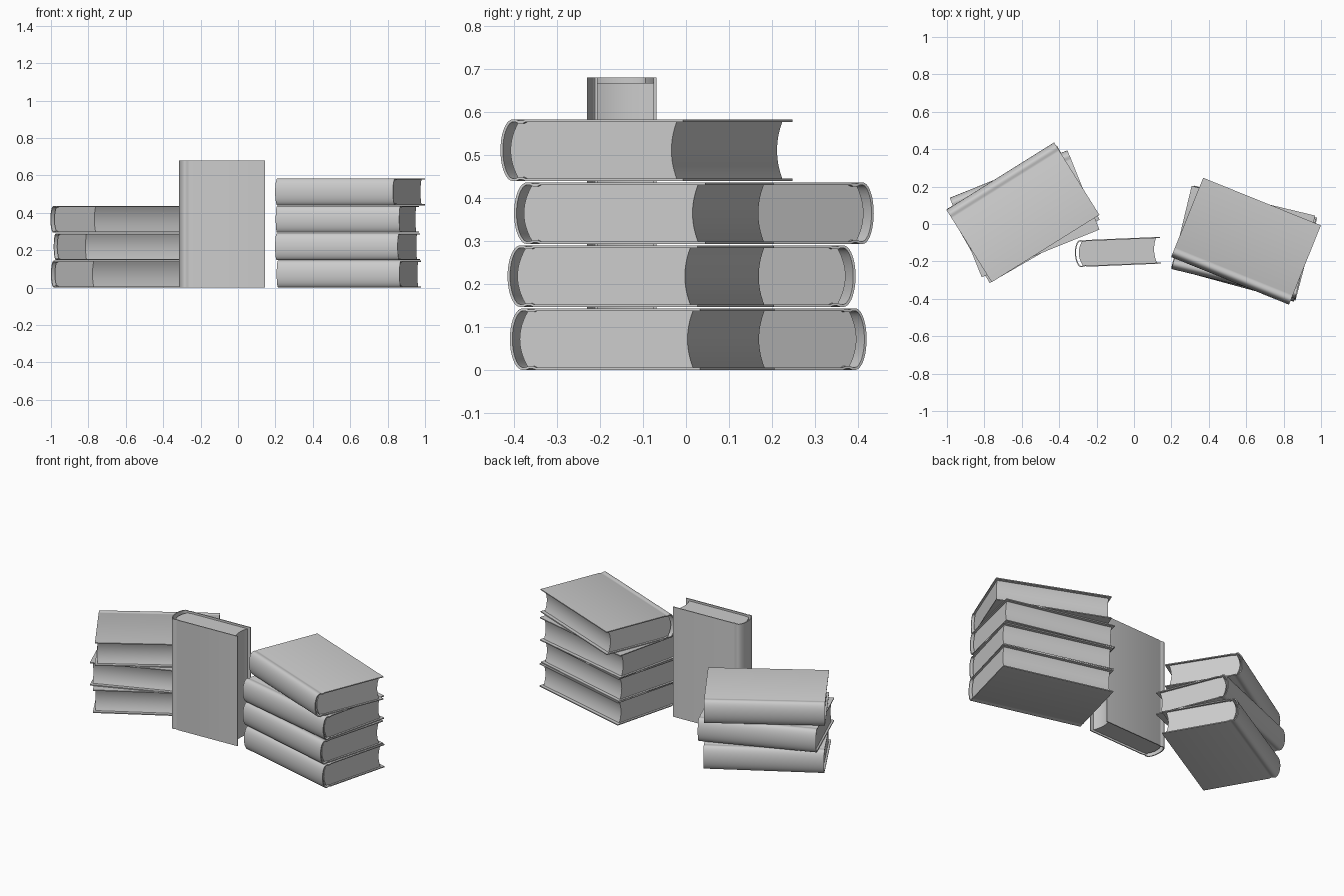
import bpy, bmesh
from math import sin, cos, pi, radians
from mathutils import Matrix, Vector

if "Cube" in bpy.data.objects:
    bpy.data.objects.remove(bpy.data.objects["Cube"])

L, W, T = 0.679, 0.457, 0.143      # book length, depth, thickness
H = T / 2
BOARD = 0.006                      # cover thickness


def finish(bm, name, matrix):
    bmesh.ops.recalc_face_normals(bm, faces=bm.faces)
    mesh = bpy.data.meshes.new(name)
    bm.to_mesh(mesh)
    bm.free()
    ob = bpy.data.objects.new(name, mesh)
    bpy.context.collection.objects.link(ob)
    ob.matrix_world = matrix
    bpy.ops.object.select_all(action='DESELECT')
    ob.select_set(True)
    bpy.context.view_layer.objects.active = ob
    bpy.ops.object.shade_smooth_by_angle(angle=radians(35))
    return ob


def cover(name, matrix):
    # Outer line: board, hinge groove, rounded spine, then mirrored
    board = [(W / 2, H), (-0.166, H), (-0.173, H - 0.003),
             (-0.183, H - 0.003), (-0.190, H)]
    spine = [(-0.198 - (W / 2 - 0.198) * sin(a), H * cos(a))
             for a in [pi * i / 18 for i in range(19)]]
    outer = [Vector(p) for p in
             board + spine + [(u, -v) for u, v in reversed(board)]]
    # Inner line: offset along the averaged normals
    inner = []
    for i, p in enumerate(outer):
        d = (outer[min(i + 1, len(outer) - 1)] - outer[max(i - 1, 0)]).normalized()
        inner.append(p + Vector((-d.y, d.x)) * BOARD)
    bm = bmesh.new()
    rings = []
    for o, n in zip(outer, inner):
        rings.append([bm.verts.new((x, p.x, p.y)) for x, p in
                      ((-L / 2, o), (L / 2, o), (L / 2, n), (-L / 2, n))])
    for a, b in zip(rings, rings[1:]):
        for k in range(4):
            j = (k + 1) % 4
            bm.faces.new((a[k], a[j], b[j], b[k]))
    bm.faces.new(rings[0])
    bm.faces.new(rings[-1])
    finish(bm, name, matrix)


def pages(name, matrix):
    # Hollow fore-edge and rounded back
    h, n = H - BOARD, 12
    ts = [-1 + 2 * i / n for i in range(n + 1)]
    prof = [(0.195 + 0.013 * t * t, h * t) for t in ts]
    prof += [(-0.208 + 0.020 * t * t, h * t) for t in reversed(ts)]
    half = L / 2 - 0.012
    bm = bmesh.new()
    lo = [bm.verts.new((-half, u, v)) for u, v in prof]
    hi = [bm.verts.new((half, u, v)) for u, v in prof]
    m = len(prof)
    for i in range(m):
        j = (i + 1) % m
        bm.faces.new((lo[i], lo[j], hi[j], hi[i]))
    # End caps as strips across the block
    for ring in (lo, hi):
        for i in range(n):
            bm.faces.new((ring[i], ring[i + 1], ring[m - 2 - i], ring[m - 1 - i]))
    finish(bm, name, matrix)


def book(name, matrix):
    cover(name + "_cover", matrix)
    pages(name + "_pages", matrix)


def stack(side, layers):
    for k, (x, y, deg) in enumerate(layers):
        book(f"{side}_book_{k + 1}",
             Matrix.Translation((x, y, H + 0.001 + k * 0.1463)) @
             Matrix.Rotation(radians(deg), 4, 'Z'))


# Right stack: spines to the front
stack("right", [(0.593, -0.102, -14.7), (0.586, -0.105, -15.2),
                (0.585, -0.098, -13.5), (0.599, -0.092, -22)])
# Left stack: spines to the back
stack("left", [(-0.592, 0.052, 210), (-0.585, 0.055, 202),
               (-0.594, 0.0625, 212)])

# Standing book: spine to the left
a = radians(2.4)
upright = Matrix(((0, cos(a), -sin(a), -0.0875),
                  (0, sin(a), cos(a), -0.15),
                  (1, 0, 0, L / 2 + 0.001),
                  (0, 0, 0, 1)))
book("standing_book", upright)
